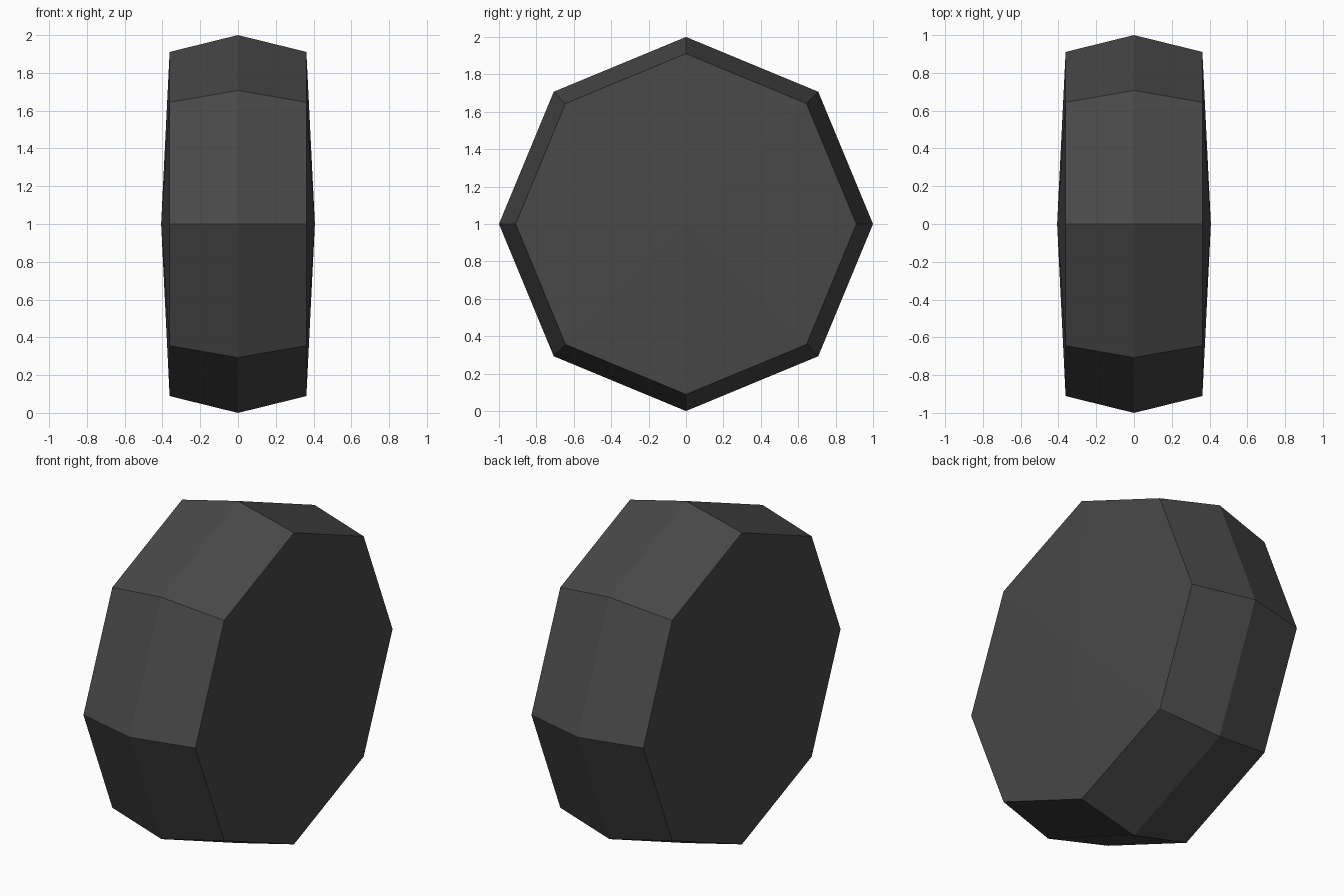
import bpy, bmesh, math

if "Cube" in bpy.data.objects:
    bpy.data.objects.remove(bpy.data.objects["Cube"])

SIDES = 8
# rim profile: (x position, radius)
PROFILE = [(-0.362, 0.911), (0.0, 1.0), (0.362, 0.911)]
HUB_X = 0.407

rubber = bpy.data.materials.new("dark grey")
rubber.diffuse_color = (0.065, 0.065, 0.065, 1)
rubber.use_nodes = True
rubber.node_tree.nodes["Principled BSDF"].inputs["Base Color"].default_value = rubber.diffuse_color

bm = bmesh.new()

# octagonal rings around the x axis
rings = []
for x, r in PROFILE:
    ring = []
    for i in range(SIDES):
        a = 2 * math.pi * i / SIDES
        ring.append(bm.verts.new((x, r * math.cos(a), 1 + r * math.sin(a))))
    rings.append(ring)

# crowned tread
for a, b in zip(rings, rings[1:]):
    for i in range(SIDES):
        j = (i + 1) % SIDES
        bm.faces.new((a[i], a[j], b[j], b[i]))

# shallow cone on each side
for ring, x in ((rings[0], -HUB_X), (rings[-1], HUB_X)):
    hub = bm.verts.new((x, 0, 1))
    for i in range(SIDES):
        bm.faces.new((ring[i], ring[(i + 1) % SIDES], hub))

bmesh.ops.recalc_face_normals(bm, faces=bm.faces)
mesh = bpy.data.meshes.new("wheel")
bm.to_mesh(mesh)
bm.free()
mesh.materials.append(rubber)
wheel = bpy.data.objects.new("wheel", mesh)
bpy.context.collection.objects.link(wheel)
